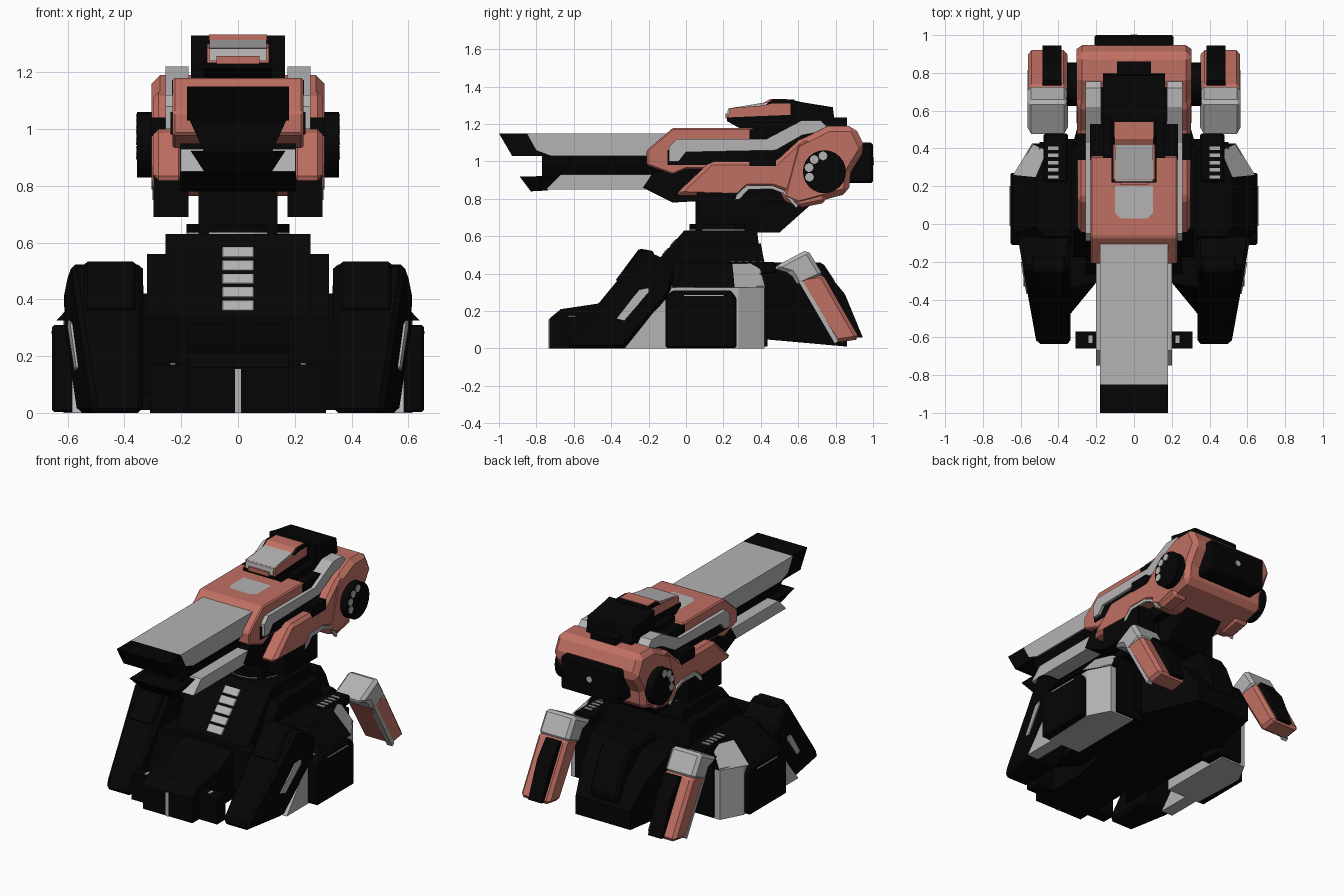
import bpy, bmesh, math
from mathutils import Vector, Matrix

old = bpy.data.objects.get("Cube")
if old:
    bpy.data.objects.remove(old, do_unlink=True)


def material(name, r, g, b):
    m = bpy.data.materials.new(name)
    m.use_nodes = True
    m.diffuse_color = (r, g, b, 1)
    bsdf = m.node_tree.nodes["Principled BSDF"]
    bsdf.inputs["Base Color"].default_value = (r, g, b, 1)
    bsdf.inputs["Roughness"].default_value = 0.7
    return m


BLACK = material("charcoal black", 0.0015, 0.0015, 0.0015)
GREY = material("light grey", 0.46, 0.45, 0.45)
RED = material("salmon red", 0.53, 0.16, 0.125)


def finish(name, bm, mat, mirror, bevel):
    bmesh.ops.recalc_face_normals(bm, faces=bm.faces)
    me = bpy.data.meshes.new(name)
    bm.to_mesh(me)
    bm.free()
    me.materials.append(mat)
    ob = bpy.data.objects.new(name, me)
    bpy.context.collection.objects.link(ob)
    if mirror:
        ob.modifiers.new("mirror", 'MIRROR')
    if bevel:
        b = ob.modifiers.new("chamfer", 'BEVEL')
        b.width, b.segments, b.limit_method = bevel, 1, 'ANGLE'
    return ob


def side(name, pts, x0, x1, mat, mirror=True, bevel=0, warp=None, plan=False):
    """Extrude a (y, z) outline along x, or an (x, y) plan along z."""
    bm = bmesh.new()
    place = (lambda p, d: (p[0], p[1], d)) if plan else (lambda p, d: (d, p[0], p[1]))
    ends = [[bm.verts.new(place(p, d)) for p in pts] for d in (x0, x1)]
    for ring in ends:
        bm.faces.new(ring)
    n = len(pts)
    for i in range(n):
        j = (i + 1) % n
        bm.faces.new((ends[0][i], ends[0][j], ends[1][j], ends[1][i]))
    if warp:
        for v in bm.verts:
            warp(v.co)
    return finish(name, bm, mat, mirror, bevel)


def centre(name, pts, half, mat, **kw):
    return side(name, pts, -half, half, mat, mirror=False, **kw)


def box(y0, y1, z0, z1):
    return [(y0, z0), (y1, z0), (y1, z1), (y0, z1)]


def disc(name, pos, radius, depth, axis, mat, mirror=False, sides=24):
    bm = bmesh.new()
    rot = Vector((0, 0, 1)).rotation_difference(Vector(axis)).to_matrix().to_4x4()
    bmesh.ops.create_cone(bm, cap_ends=True, segments=sides, radius1=radius, radius2=radius,
                          depth=depth, matrix=Matrix.Translation(pos) @ rot)
    return finish(name, bm, mat, mirror, 0)


# Base hull
centre("base_nose", [(-.73, 0), (-.73, .16), (-.67, .21), (-.47, .24), (-.25, .34), (0, .34), (0, .08), (-.3, 0)],
       .18, BLACK)
centre("nose_seam", box(-.735, -.72, 0, .155), .01, GREY)
side("nose_foot", box(-.66, -.57, 0, .17), .15, .31, BLACK)
side("nose_foot_mark", box(-.63, -.59, .168, .175), .22, .24, GREY)


def lean_back(co):
    if co.z > .3 and co.y < -.4:
        co.y = -.34


side("base_hull", [(0, -.3), (.2, -.31), (.34, -.48), (.36, .45), (0, .45)], .06, .34, BLACK,
     plan=True, warp=lean_back)


def narrow_rear(co):
    co.x *= 1 - (co.y - .3) * .8


centre("base_rear", [(.3, .06), (.3, .42), (.58, .42), (.74, .3), (.86, .13), (.86, .01)],
       .36, BLACK, warp=narrow_rear)
centre("rear_hatch", [(.45, .2), (.45, .46), (.73, .46), (.79, .37), (.86, .2), (.84, .12)], .1, BLACK, bevel=.015)
centre("tower", [(-.01, .63), (.38, .63), (.42, .3), (-.3, .3)], .255, BLACK)
centre("tower_shoulder", [(-.03, .56), (.4, .56), (.45, .3), (-.2, .3)], .32, BLACK)

# Ladder of marks on the sloping tower front
for i in range(5):
    z = .36 + i * .047
    slope = [(-.01 - (.63 - h) * .88 - out, h) for h, out in
             ((z, -.01), (z, .007), (z + .036, .007), (z + .036, -.01))]
    centre(f"tower_mark_{i + 1}", slope, .057, GREY, bevel=.004)


# Front legs, narrowing toward the ground
def splay(co):
    if co.x > .45:
        co.x += min(0, co.y + .08) * .18


side("front_leg", [(-.64, 0), (-.62, .06), (-.46, .25), (-.23, .53), (-.14, .49), (-.06, .42), (-.08, .3), (-.33, 0)],
     .335, .615, BLACK, warp=splay, bevel=.018)
side("front_leg_cap", [(-.38, .36), (-.25, .535), (-.17, .52), (-.2, .36)], .36, .54, BLACK, bevel=.01)
side("front_leg_stripe", [(-.37, .16), (-.33, .15), (-.2, .3), (-.2, .325), (-.25, .315)],
     .6, .622, GREY, warp=splay)

# Side pods
side("pod_skirt", [(-.33, 0), (-.09, .3), (-.09, 0)], .5, .585, GREY)
side("pod_body", [(.36, -.1), (.6, -.1), (.615, .28), (.54, .42), (.36, .42)], 0, .335, GREY, plan=True)
side("pod_back", box(.3, .435, .01, .4), .3, .5, BLACK)


def pod_top(co):
    if co.z > .4:
        co.x = .34 + (co.x - .34) * .6
        co.y = .18 + (co.y - .18) * .85


cover = side("pod_cover", [(.33, -.11), (.56, -.11), (.64, -.05), (.64, .26), (.54, .425), (.33, .425)],
             .325, .455, BLACK, plan=True, warp=pod_top)
cover.data.materials.append(GREY)
for face in cover.data.polygons:
    if face.normal.x > .3 and face.normal.y > .3:
        face.material_index = 1
side("pod_panel", [(-.11, .003), (.27, .003), (.27, .27), (.24, .31), (-.07, .31), (-.11, .28)],
     .55, .655, BLACK, bevel=.008)
side("pod_panel_line", box(-.01, .2, .28, .287), .65, .658, GREY)
side("pod_vent_block", box(.22, .48, .4, .462), .35, .48, BLACK, bevel=.01)
for i in range(5):
    y = .24 + i * .038
    side(f"pod_vent_{i + 1}", box(y, y + .018, .458, .467), .4, .455, GREY)

# Rear legs
side("rear_leg_cap", [(.46, .43), (.65, .53), (.735, .39), (.6, .33), (.56, .4)], .35, .565, GREY, bevel=.02)
side("rear_leg_shin", [(.6, .385), (.73, .4), (.93, .05), (.8, .03), (.61, .34)], .353, .562, RED, bevel=.02)
side("rear_leg_trim", [(.6, .36), (.625, .36), (.815, .04), (.795, .025)], .525, .564, GREY)
side("rear_leg_plate", [(.72, .38), (.76, .4), (.85, .29), (.945, .06), (.9, .06)], .385, .485, BLACK)

# Neck
disc("neck_trim", (0, .2, .632), .182, .008, (0, 0, 1), GREY, sides=20)
disc("neck_ring", (0, .2, .65), .182, .03, (0, 0, 1), BLACK, sides=20)
centre("neck", box(.05, .4, .62, .85), .14, BLACK)
centre("neck_brace", [(.38, .62), (.5, .62), (.68, .78), (.38, .82)], .138, BLACK)
side("under_block", box(.06, .4, .69, .86), .175, .298, BLACK)

# Gun: upper blade, core and lower rails
centre("barrel_tip", [(-1, 1.15), (-.85, 1.15), (-.8, 1.06), (-.72, 1.03), (-.93, 1.03)], .18, BLACK)
centre("barrel_blade", [(-.85, 1.15), (0, 1.15), (0, 1.03), (-.72, 1.03), (-.8, 1.06)], .18, GREY)


def pinch(co):
    if co.z < .915:
        co.x *= .68


centre("barrel_core", box(-.77, 0, .91, 1.031), .17, BLACK, warp=pinch)
centre("barrel_keel", box(-.7, 0, .86, .92), .1, BLACK)
side("lower_rail", [(-.67, .93), (-.1, .93), (-.1, .85), (-.75, .85)], .09, .202, GREY)
centre("lower_rail_tip", [(-.89, .92), (-.67, .922), (-.74, .845), (-.83, .84)], .165, BLACK, warp=pinch)

# Turret body
centre("turret_core", box(-.05, .65, .79, 1.12), .2, BLACK)
centre("chin", [(-.23, .86), (-.17, .95), (.1, .95), (.1, .79), (-.07, .78)], .205, BLACK)
centre("hood", [(-.21, .98), (-.21, 1.06), (-.07, 1.18), (.36, 1.18), (.36, .96), (0, .96), (-.07, .93)],
       .23, RED, bevel=.008)
centre("hood_decal", [(-.1, .06), (-.07, .03), (.07, .03), (.1, .06), (.1, .2), (-.1, .2)],
       0, GREY, plan=True).data.transform(Matrix.Translation((0, 0, 1.183)))
centre("roof_recess", box(.34, .76, 1.0, 1.172), .232, BLACK)
side("flank_recess", box(-.1, .5, .98, 1.06), .2, .238, BLACK)
side("flank_band", [(-.09, 1.0), (-.09, 1.08), (-.05, 1.12), (.43, 1.12), (.62, 1.22), (.72, 1.22), (.77, 1.17),
                    (.62, 1.14), (.48, 1.06), (0, 1.05), (-.04, 1.0)], .175, .256, GREY)
side("flank_armour", [(-.06, .82), (.13, 1.0), (.48, 1.0), (.62, 1.13), (.75, 1.13), (.75, .78), (.6, .75),
                      (.52, .84), (.46, .86), (.33, .86), (.28, .81)], .19, .3, RED, bevel=.02)
side("flank_lower_trim", [(.265, .797), (.285, .8), (.335, .852), (.46, .852), (.52, .83), (.59, .75),
                          (.6, .765), (.52, .848), (.46, .872), (.325, .872), (.27, .82)], .285, .302, GREY)
side("flank_latch", box(.34, .48, .975, 1.04), .22, .304, BLACK)
centre("turret_rear", [(.5, .8), (.6, .757), (.87, .83), (.88, .94), (.96, 1.07), (.9, 1.19), (.76, 1.19), (.58, 1.1)],
       .305, RED, bevel=.03)
centre("rear_plate", box(.84, 1.0, .885, 1.1), .21, BLACK, bevel=.01)
disc("rear_lamp", (0, 1.0, 1.0), .02, .008, (0, 1, 0), GREY, sides=10)

# Round side hubs with marks
disc("side_hub", (.31, .74, .945), .115, .09, (1, 0, 0), BLACK, mirror=True)
for i, a in enumerate((95, 130, 165, 200)):
    t = math.radians(a)
    disc(f"hub_mark_{i + 1}", (.356, .74 + .085 * math.cos(t), .945 + .085 * math.sin(t)),
         .024, .006, (1, 0, 0), GREY, mirror=True, sides=8)

# Sensor on the roof
centre("sensor_base", box(.35, .6, 1.15, 1.21), .165, BLACK)
centre("sensor_mount", [(.3, 1.17), (.22, 1.215), (.22, 1.235), (.58, 1.25), (.58, 1.17)], .118, BLACK)
centre("sensor_head", [(.225, 1.235), (.235, 1.285), (.42, 1.3), (.46, 1.32), (.56, 1.32), (.57, 1.25),
                       (.45, 1.22), (.3, 1.22)], .11, RED)
centre("sensor_visor", [(.218, 1.24), (.225, 1.283), (.42, 1.315), (.42, 1.29), (.25, 1.24)], .1, GREY)
centre("sensor_lip", [(.21, 1.23), (.21, 1.257), (.24, 1.257), (.24, 1.23)], .075, RED)
centre("sensor_brow", [(.42, 1.3), (.46, 1.33), (.58, 1.33), (.58, 1.31), (.46, 1.31)], .116, BLACK)
centre("sensor_brow_panel", [(.41, 1.31), (.45, 1.334), (.54, 1.334), (.54, 1.32)], .102, RED)
centre("sensor_back", [(.56, 1.17), (.56, 1.33), (.63, 1.315), (.785, 1.29), (.8, 1.17)], .165, BLACK)
centre("sensor_tail", box(.75, .86, 1.17, 1.235), .09, BLACK)
